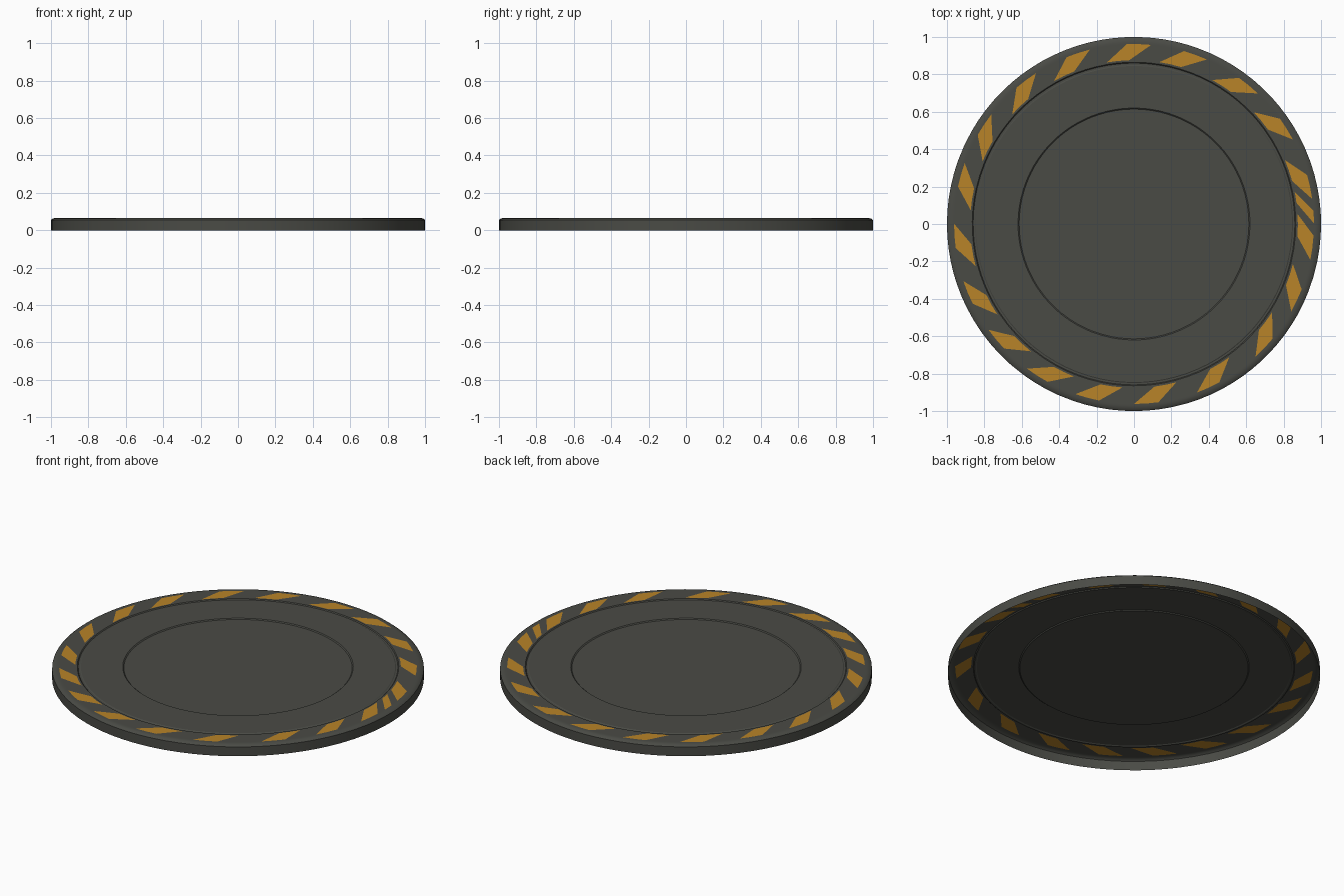
import bpy, bmesh, math

if "Cube" in bpy.data.objects:
    bpy.data.objects.remove(bpy.data.objects["Cube"])


def material(name, rgb):
    m = bpy.data.materials.new(name)
    m.diffuse_color = (*rgb, 1.0)
    m.use_nodes = True
    m.node_tree.nodes["Principled BSDF"].inputs["Base Color"].default_value = m.diffuse_color
    return m


GREY = material("dark_grey", (0.068, 0.070, 0.060))
AMBER = material("amber_paint", (0.48, 0.23, 0.021))

# Stripe centres around the rim in degrees, and (half width) of each
STRIPES = [(a, 3.9) for a in (92, 73.6, 54, 35.5, 15.5, -4, -21.6, -40, -62, -82.5, -101.5,
                              -119, -136.5, -154, -172.6, -192.3, -210, -229.5, -248.3)]
STRIPES.append((5.8, 2.0))
STRIPES.sort()
SLANT = 3.6          # outer edge leans clockwise, inner edge counter-clockwise

# Angle samples: (angle, painted?) for the segment that starts at the angle
SAMPLES = []
for i, (a, w) in enumerate(STRIPES):
    nxt, nw = STRIPES[(i + 1) % len(STRIPES)]
    if i == len(STRIPES) - 1:
        nxt += 360
    SAMPLES += [(a - w, True), (a, True)]
    start, end = a + w, nxt - nw
    n = max(1, round((end - start) / 4))
    SAMPLES += [(start + (end - start) * k / n, False) for k in range(n)]


def lathe(name, profile, painted_row=None, cap=False):
    """Open surface of revolution; profile runs outside-in as (radius, z, twist)."""
    bm = bmesh.new()
    rows = []
    for r, z, t in profile:
        ring = []
        for a, _ in SAMPLES:
            b = math.radians(a + t)
            ring.append(bm.verts.new((r * math.cos(b), r * math.sin(b), z)))
        rows.append(ring)
    n = len(SAMPLES)
    for i in range(len(rows) - 1):
        for j in range(n):
            k = (j + 1) % n
            f = bm.faces.new((rows[i][j], rows[i][k], rows[i + 1][k], rows[i + 1][j]))
            if i == painted_row and SAMPLES[j][1]:
                f.material_index = 1
    if cap:
        bm.faces.new(rows[-1])
    me = bpy.data.meshes.new(name)
    bm.to_mesh(me)
    bm.free()
    me.materials.append(GREY)
    me.materials.append(AMBER)
    ob = bpy.data.objects.new(name, me)
    bpy.context.collection.objects.link(ob)
    bpy.context.view_layer.objects.active = ob
    ob.select_set(True)
    bpy.ops.object.shade_smooth_by_angle(angle=math.radians(30))
    ob.select_set(False)
    return ob


# Outer wall and raised rim carrying the hazard stripes
lathe("striped_rim", [
    (1.0, 0.0, -SLANT), (1.0, 0.055, -SLANT), (0.99, 0.063, -SLANT), (0.972, 0.066, -SLANT),
    (0.962, 0.066, -SLANT), (0.876, 0.066, SLANT), (0.865, 0.066, SLANT),
    (0.86, 0.061, SLANT), (0.85, 0.061, SLANT)], painted_row=4)

# Flat ring inside the rim
lathe("deck_ring", [(0.85, 0.061, SLANT), (0.845, 0.064, SLANT), (0.62, 0.064, SLANT),
                    (0.614, 0.059, SLANT)])

# Slightly sunken round centre plate
lathe("centre_plate", [(0.614, 0.059, SLANT), (0.3, 0.059, SLANT)], cap=True)
